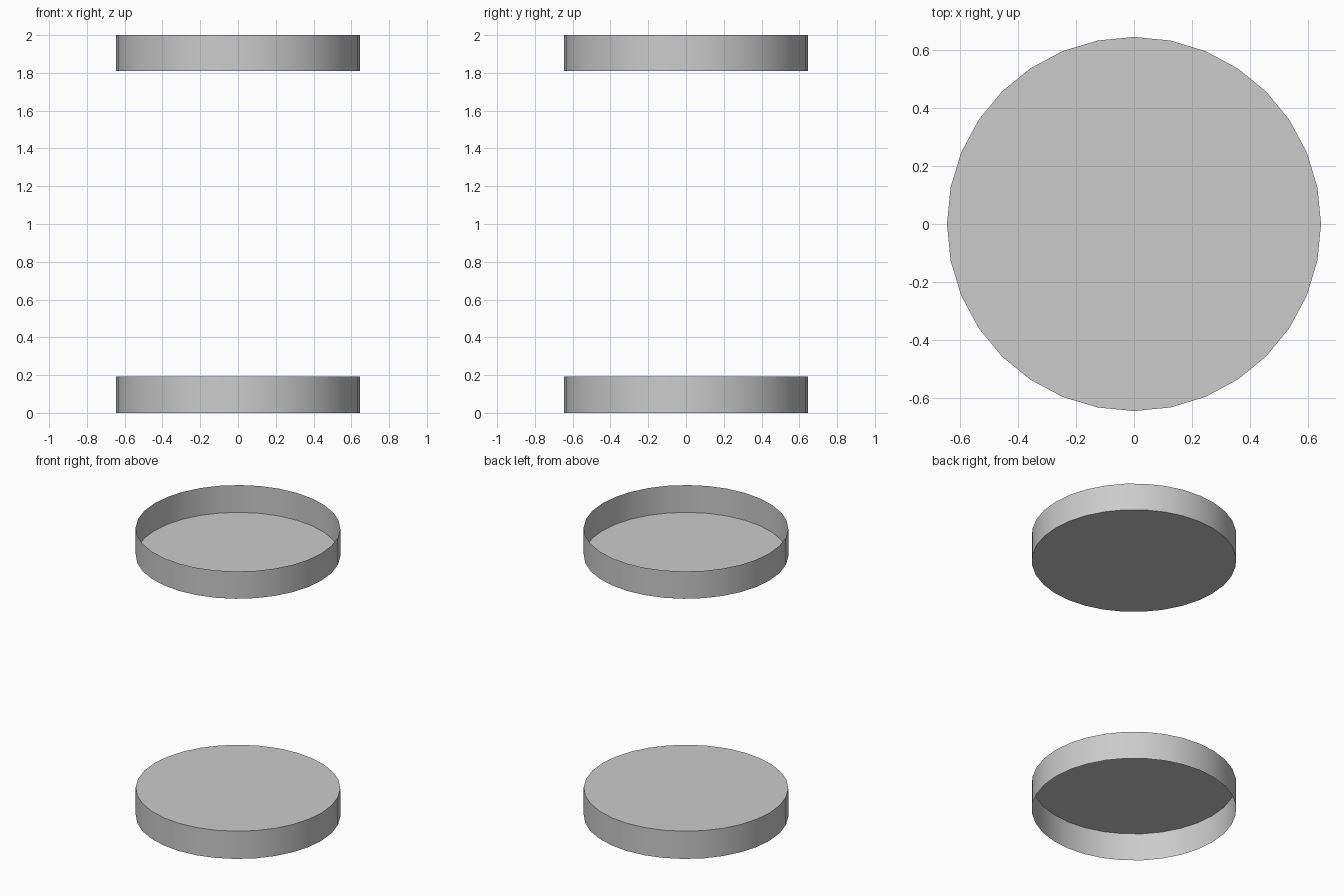
import bpy, bmesh, math

if "Cube" in bpy.data.objects:
    bpy.data.objects.remove(bpy.data.objects["Cube"])

RADIUS, SIDES = 0.645, 32


def open_cap(name, z_disc, z_rim):
    """Thin-walled cap: one closed disc and a wall running to an open rim."""
    bm = bmesh.new()
    disc = bmesh.ops.create_circle(bm, cap_ends=True, segments=SIDES, radius=RADIUS)
    bmesh.ops.translate(bm, verts=disc["verts"], vec=(0, 0, z_disc))
    wall = bmesh.ops.extrude_edge_only(bm, edges=bm.edges[:])
    for v in wall["geom"]:
        if isinstance(v, bmesh.types.BMVert):
            v.co.z = z_rim
    # consistent normals, disc facing away from the open rim
    bmesh.ops.recalc_face_normals(bm, faces=bm.faces[:])
    bm.normal_update()
    top = max(bm.faces, key=lambda f: len(f.verts))
    if top.normal.z * (z_disc - z_rim) < 0:
        bmesh.ops.reverse_faces(bm, faces=bm.faces[:])
    mesh = bpy.data.meshes.new(name)
    bm.to_mesh(mesh)
    bm.free()
    obj = bpy.data.objects.new(name, mesh)
    bpy.context.collection.objects.link(obj)
    # smooth wall, sharp edge around the disc
    bpy.ops.object.select_all(action="DESELECT")
    obj.select_set(True)
    bpy.context.view_layer.objects.active = obj
    bpy.ops.object.shade_smooth_by_angle(angle=math.radians(30))


# Lower cap opens downward, upper cap opens upward
open_cap("lower_cap", 0.193, 0.0)
open_cap("upper_cap", 1.81, 2.0)
